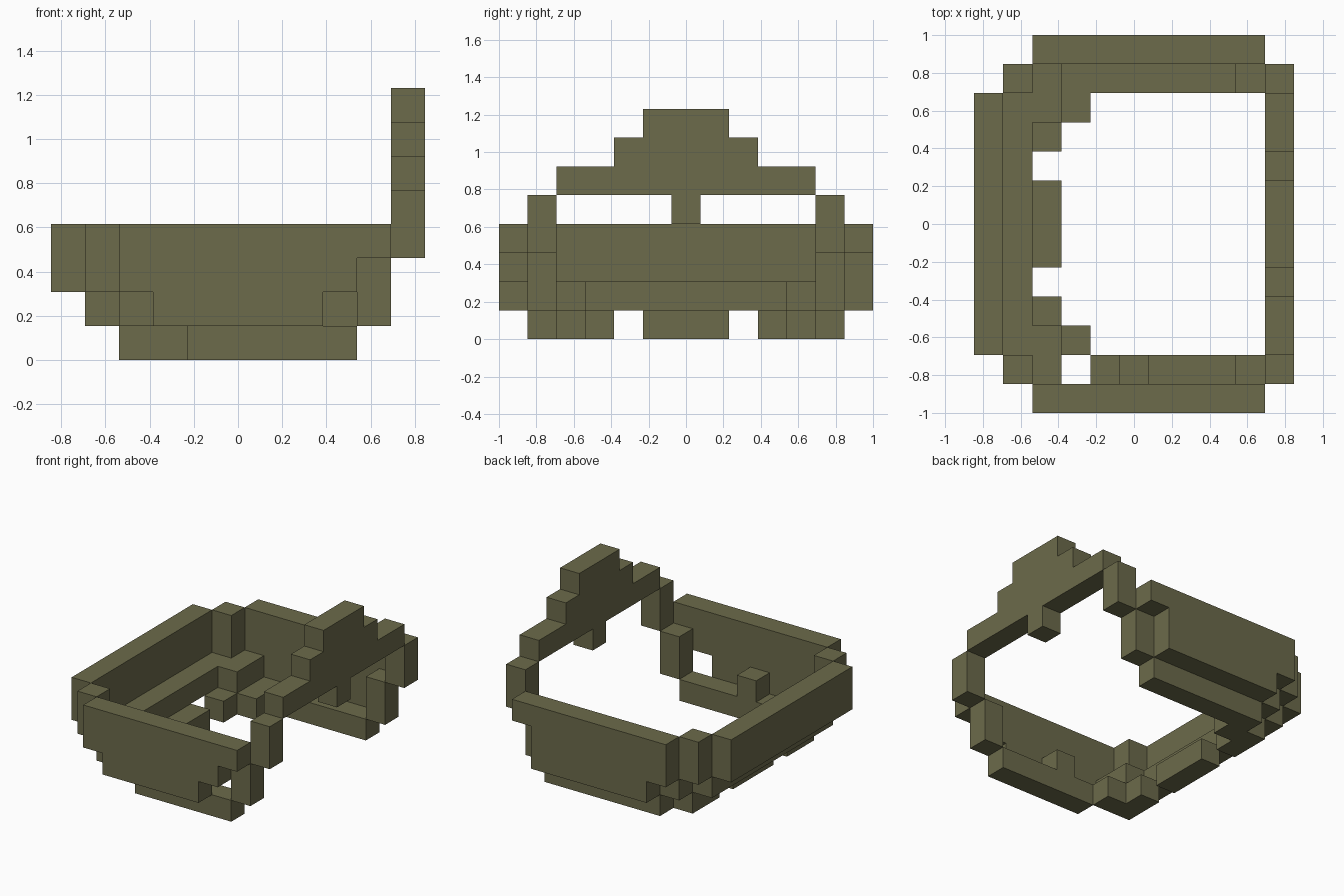
import bpy, bmesh, math
from mathutils import Vector

if "Cube" in bpy.data.objects:
    bpy.data.objects.remove(bpy.data.objects["Cube"], do_unlink=True)

U = 2 / 13                      # block size
NX, NY = 11, 13                 # footprint in blocks

olive = bpy.data.materials.new("olive")
olive.use_nodes = True
COLOUR = (0.15, 0.145, 0.07, 1)
olive.diffuse_color = COLOUR
bsdf = olive.node_tree.nodes["Principled BSDF"]
bsdf.inputs["Base Color"].default_value = COLOUR
bsdf.inputs["Roughness"].default_value = 0.9


def box(x, y, z):
    """Blocks in inclusive ranges; a single number means one block."""
    spans = [(r, r) if isinstance(r, int) else r for r in (x, y, z)]
    ranges = [range(a, b + 1) for a, b in spans]
    return {(i, j, k) for i in ranges[0] for j in ranges[1] for k in ranges[2]}


def both(cells):
    """Add the mirror image across y."""
    return cells | {(i, NY - 1 - j, k) for i, j, k in cells}


parts = {
    # upright plate with stepped top, centre peg below it and end posts
    "stepped_crest": box(10, (2, 10), 5) | box(10, (4, 8), 6) | box(10, (5, 7), 7),
    "crest_peg": box(10, 6, 4),
    "crest_posts": both(box(10, 1, (3, 4))),
    "lower_posts": both(box(9, 1, (1, 2))),
    # long side walls, the near one has a notch at its lower end
    "front_wall": box((2, 9), 0, 3) | box((2, 8), 0, 2) | box((3, 7), 0, 1),
    "back_wall": box((2, 9), 12, 3) | box((2, 8), 12, 2) | box((3, 8), 12, 1),
    # end wall, its corners and the ledge below
    "end_wall": box(0, (2, 10), (2, 3)),
    "end_corners": both(box(1, 1, (2, 3))),
    "end_ledge": box(1, (2, 10), 1) | both(box(2, (1, 2), 1)),
    # bottom rim
    "front_rim": box((4, 8), 1, 0),
    "front_rim_peg": box(5, 1, 1),
    "back_rim": box((3, 8), 11, 0),
    "end_rim_corners": both(box((2, 3), 2, 0) | box(2, 3, 0)),
    "end_rim_middle": box(2, (5, 7), 0),
}
solid = set().union(*parts.values())


def build(name, cells):
    """Skin the outside of a group of blocks and merge its flat faces."""
    bm = bmesh.new()
    for c in sorted(cells):
        for axis in range(3):
            for side in (0, 1):
                near = list(c)
                near[axis] += 2 * side - 1
                if tuple(near) in solid:
                    continue
                b, d = (axis + 1) % 3, (axis + 2) % 3
                corners = [(0, 0), (1, 0), (1, 1), (0, 1)]
                if side == 0:
                    corners.reverse()
                verts = []
                for p, q in corners:
                    v = Vector(c)
                    v[axis] += side
                    v[b] += p
                    v[d] += q
                    v -= Vector((NX / 2, NY / 2, 0))
                    verts.append(bm.verts.new(v * U))
                bm.faces.new(verts)
    bmesh.ops.remove_doubles(bm, verts=bm.verts, dist=1e-4)
    bmesh.ops.dissolve_limit(bm, angle_limit=math.radians(1),
                             verts=bm.verts, edges=bm.edges)
    mesh = bpy.data.meshes.new(name)
    bm.to_mesh(mesh)
    bm.free()
    mesh.materials.append(olive)
    bpy.context.collection.objects.link(bpy.data.objects.new(name, mesh))


for part_name, part_cells in parts.items():
    build(part_name, part_cells)
